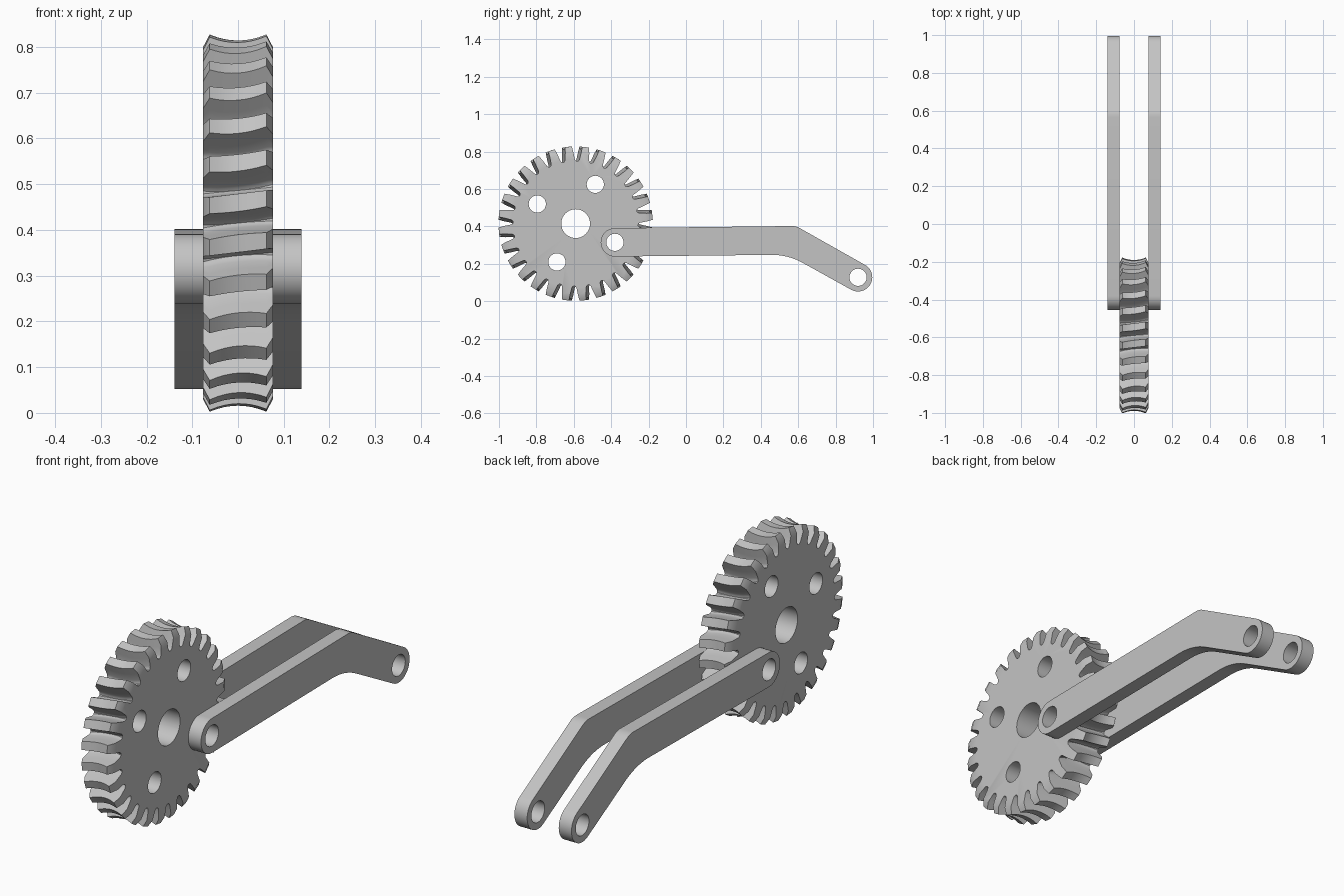
import bpy, bmesh, math
from mathutils import Matrix, Vector

if "Cube" in bpy.data.objects:
    bpy.data.objects.remove(bpy.data.objects["Cube"])

steel = bpy.data.materials.new("light grey")
steel.diffuse_color = (0.55, 0.55, 0.55, 1)
steel.use_nodes = True
steel.node_tree.nodes["Principled BSDF"].inputs["Base Color"].default_value = steel.diffuse_color

CY, CZ, TEETH = -0.59, 0.415, 28        # wheel centre and tooth count
HALF = 0.077                            # half width of the wheel
HOLE = 0.046


def loft(name, rings):
    """Skin closed rings of points and cap both ends."""
    bm = bmesh.new()
    loops = [[bm.verts.new(p) for p in ring] for ring in rings]
    n = len(loops[0])
    for a, b in zip(loops, loops[1:]):
        for i in range(n):
            bm.faces.new((a[i], a[(i + 1) % n], b[(i + 1) % n], b[i]))
    bm.faces.new(loops[0])
    bm.faces.new(loops[-1])
    bmesh.ops.recalc_face_normals(bm, faces=bm.faces)
    me = bpy.data.meshes.new(name)
    bm.to_mesh(me)
    bm.free()
    ob = bpy.data.objects.new(name, me)
    bpy.context.collection.objects.link(ob)
    me.materials.append(steel)
    return ob


def drill(ob, holes):
    """Cut round holes (y, z, radius) along x, then smooth by angle."""
    bm = bmesh.new()
    for y, z, r in holes:
        m = Matrix.Translation((0, y, z)) @ Matrix.Rotation(math.pi / 2, 4, 'Y')
        bmesh.ops.create_cone(bm, cap_ends=True, segments=40, radius1=r,
                              radius2=r, depth=1, matrix=m)
    me = bpy.data.meshes.new("hole_cutter")
    bm.to_mesh(me)
    bm.free()
    me.materials.append(steel)
    cutter = bpy.data.objects.new("hole_cutter", me)
    cutter.hide_render = True
    bpy.context.collection.objects.link(cutter)
    mod = ob.modifiers.new("holes", 'BOOLEAN')
    mod.operation, mod.solver, mod.object = 'DIFFERENCE', 'EXACT', cutter
    bpy.ops.object.select_all(action='DESELECT')
    ob.select_set(True)
    bpy.context.view_layer.objects.active = ob
    bpy.ops.object.modifier_apply(modifier=mod.name)
    bpy.data.objects.remove(cutter)
    bpy.ops.object.shade_smooth_by_angle(angle=math.radians(30))


# Worm wheel: throated, slightly helical teeth with chamfered rims
def wheel_ring(x):
    root = 0.320 + x * x / 0.42
    tip = 0.400 + x * x / 0.30
    if abs(x) > 0.07:
        tip = 0.384
    twist = -0.30 * x
    side = []
    for t, flare in ((0, 0.007), (0.06, 0.003), (0.18, 0), (0.6, 0), (1, 0)):
        r = root + (tip - root) * t
        side.append((r, (0.018 + (0.412 - r) * 0.12 + flare) / r))
    tooth = [(r, -w) for r, w in side] + [(r, w) for r, w in reversed(side)]
    pts = []
    for k in range(TEETH):
        for r, w in tooth:
            a = (k + 0.5) * math.tau / TEETH + w + twist
            pts.append((x, CY + r * math.cos(a), CZ + r * math.sin(a)))
    return pts


slices = (-HALF, -0.062, -0.045, -0.03, -0.015, 0, 0.015, 0.03, 0.045, 0.062, HALF)
wheel = loft("worm_wheel", [wheel_ring(x) for x in slices])
bolts = [(-0.485, 0.625), (-0.795, 0.52), (-0.69, 0.21), (-0.38, 0.315)]
drill(wheel, [(CY, CZ, 0.077)] + [(y, z, HOLE) for y, z in bolts])


# Arms: bent bars with rounded ends
def arc(c, r, a0, a1, n=20):
    return [(c[0] + r * math.cos(math.radians(a0 + (a1 - a0) * i / n)),
             c[1] + r * math.sin(math.radians(a0 + (a1 - a0) * i / n)))
            for i in range(n + 1)]


def bend(a, b, c, n=8):
    """Curve from a to c with b as the corner."""
    a, b, c = Vector(a), Vector(b), Vector(c)
    return [tuple(a * (1 - t) ** 2 + b * 2 * t * (1 - t) + c * t * t)
            for t in (i / n for i in range(n + 1))]


near, far, END = (-0.38, 0.315), (0.92, 0.128), 0.076
outline = (arc(near, END, 270, 90)
           + bend((0.565, 0.402), (0.59, 0.402), (0.61, 0.390))
           + arc(far, END, 61, -119)
           + bend((0.63, 0.202), (0.55, 0.248), (0.46, 0.248)))
for name, x0, x1 in (("left_arm", -0.139, -HALF), ("right_arm", HALF, 0.139)):
    arm = loft(name, [[(x, y, z) for y, z in outline] for x in (x0, x1)])
    drill(arm, [near + (HOLE,), far + (HOLE,)])
